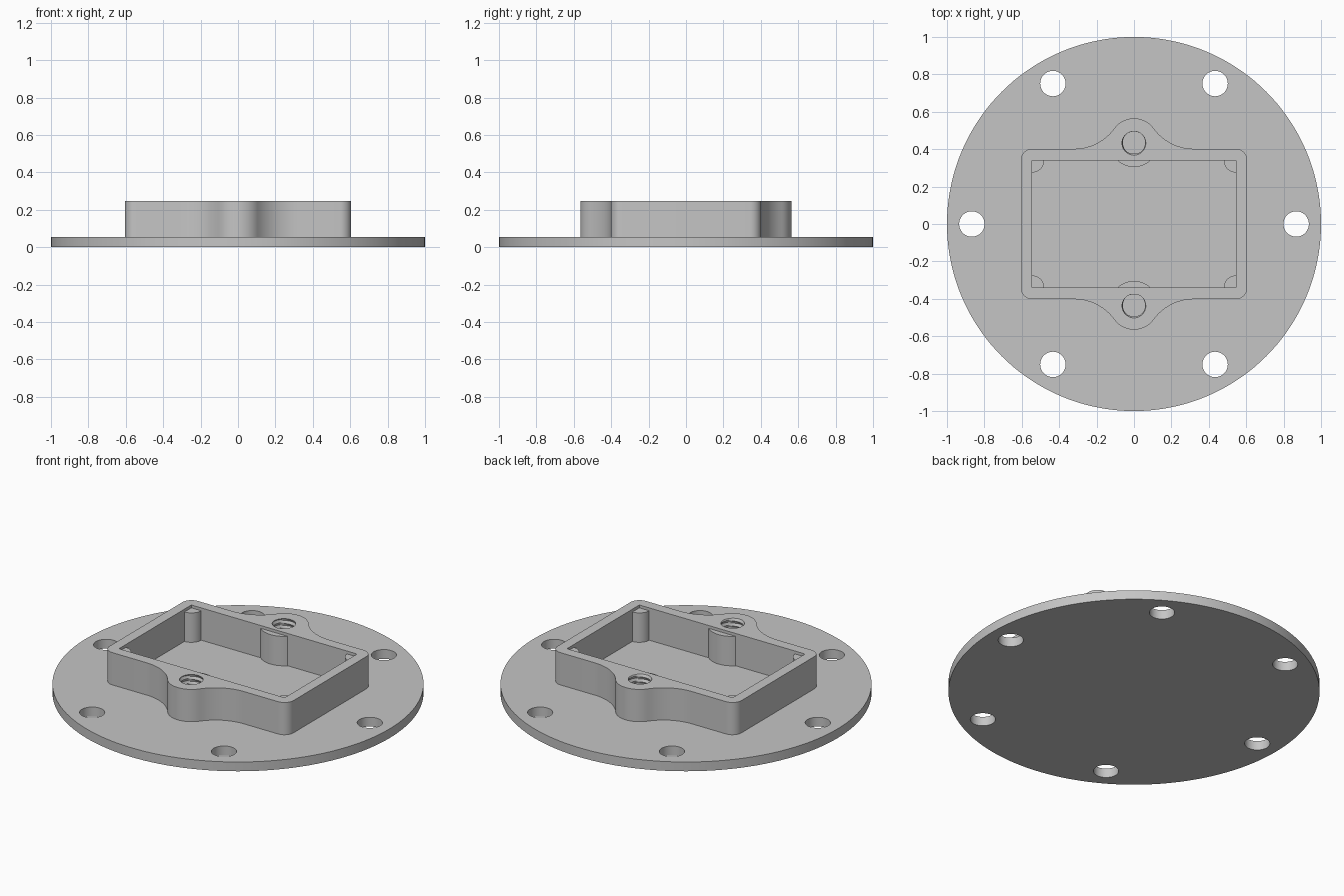
import bpy, bmesh
from math import sin, cos, asin, atan2, degrees, radians, hypot, tau

if "Cube" in bpy.data.objects:
    bpy.data.objects.remove(bpy.data.objects["Cube"])

grey = bpy.data.materials.new("light grey")
grey.use_nodes = True
colour = (0.56, 0.56, 0.56, 1)
grey.diffuse_color = colour
grey.node_tree.nodes["Principled BSDF"].inputs["Base Color"].default_value = colour

PLATE, RIM, POST_TOP = 0.055, 0.247, 0.23
BOSS_Y, BOSS_R = 0.435, 0.13


def arc(cx, cy, r, a0, a1, n):
    angles = [radians(a0 + (a1 - a0) * i / n) for i in range(n + 1)]
    return [(cx + r * cos(a), cy + r * sin(a)) for a in angles]


def four_way(quarter):
    """Mirror a quarter outline into a closed counter-clockwise loop."""
    left = [(-x, y) for x, y in reversed(quarter)]
    half = quarter + left
    loop = half + [(-x, -y) for x, y in half]
    return [p for i, p in enumerate(loop)
            if hypot(p[0] - loop[i - 1][0], p[1] - loop[i - 1][1]) > 1e-5]


def finish(name, bm):
    bmesh.ops.recalc_face_normals(bm, faces=bm.faces)
    mesh = bpy.data.meshes.new(name)
    bm.to_mesh(mesh)
    bm.free()
    mesh.materials.append(grey)
    obj = bpy.data.objects.new(name, mesh)
    bpy.context.collection.objects.link(obj)
    return obj


def prism(name, outline, z0, z1):
    bm = bmesh.new()
    face = bm.faces.new([bm.verts.new((x, y, z0)) for x, y in outline])
    top = bmesh.ops.extrude_face_region(bm, geom=[face])["geom"]
    bmesh.ops.translate(bm, vec=(0, 0, z1 - z0),
                        verts=[v for v in top if isinstance(v, bmesh.types.BMVert)])
    return finish(name, bm)


def threaded_rod(name, y, z0, z1, radius, depth, pitch, sides=40):
    """Solid rod with a helical ridge, used to tap a hole."""
    bm = bmesh.new()
    rows = round((z1 - z0) / pitch * 4)
    rings = []
    for i in range(rows + 1):
        z = z0 + (z1 - z0) * i / rows
        ring = []
        for j in range(sides):
            phase = (z / pitch - j / sides) % 1
            r = radius + depth * (1 - abs(2 * phase - 1))
            a = tau * j / sides
            ring.append(bm.verts.new((r * cos(a), y + r * sin(a), z)))
        rings.append(ring)
    for low, high in zip(rings, rings[1:]):
        for j in range(sides):
            k = (j + 1) % sides
            bm.faces.new((low[j], low[k], high[k], high[j]))
    bm.faces.new(rings[0][::-1])
    bm.faces.new(rings[-1])
    bmesh.ops.triangulate(bm, faces=bm.faces)
    return finish(name, bm)


def select_only(obj):
    bpy.ops.object.select_all(action='DESELECT')
    obj.select_set(True)
    bpy.context.view_layer.objects.active = obj


def cut(obj, cutter):
    cutter.hide_render = True
    select_only(obj)
    mod = obj.modifiers.new("cut", 'BOOLEAN')
    mod.operation = 'DIFFERENCE'
    mod.solver = 'EXACT'
    mod.object = cutter
    bpy.ops.object.modifier_apply(modifier=mod.name)
    bpy.data.objects.remove(cutter)


def smooth(obj):
    select_only(obj)
    bpy.ops.object.shade_smooth_by_angle(angle=radians(30))


# Round base plate with six bolt holes
plate = prism("base_plate", arc(0, 0, 1, 0, 360, 144)[:-1], 0, PLATE)
for i in range(6):
    a = tau * i / 6
    hole = arc(0.867 * cos(a), 0.867 * sin(a), 0.068, 0, 360, 40)[:-1]
    cut(plate, prism("bolt_hole_cutter", hole, -0.1, 0.2))
smooth(plate)

# Housing outline: rounded corner, concave sweep, screw lobe
fillet, fillet_x, side_y = 0.266, 0.32, 0.402
lean = degrees(atan2(side_y + fillet - BOSS_Y, fillet_x))
outer = (arc(0.545, side_y - 0.06, 0.06, 0, 90, 10)
         + arc(fillet_x, side_y + fillet, fillet, 270, 180 + lean, 14)
         + arc(0, BOSS_Y, BOSS_R, lean, 90, 12))
housing = prism("housing_wall", four_way(outer), PLATE, RIM)

# Pocket: full rectangle at the rim, corner posts and screw bosses below it
in_x, in_y = 0.545, 0.34
cut(housing, prism("rim_cutter", four_way([(in_x, in_y)]), POST_TOP, 0.4))
bite = degrees(asin((BOSS_Y - in_y) / BOSS_R))
inner = (arc(in_x, in_y, 0.065, 270, 180, 12)
         + arc(0, BOSS_Y, BOSS_R, -bite, -90, 10))
cut(housing, prism("pocket_cutter", four_way(inner), 0, POST_TOP + 0.005))

# Tapped screw holes
for y in (-BOSS_Y, BOSS_Y):
    cut(housing, threaded_rod("thread_cutter", y, 0.03, 0.27, 0.059, 0.009, 0.03))

# Remove the hidden underside where the wall sits on the plate
bm = bmesh.new()
bm.from_mesh(housing.data)
under = [f for f in bm.faces if all(abs(v.co.z - PLATE) < 1e-4 for v in f.verts)]
bmesh.ops.delete(bm, geom=under, context='FACES')
bm.to_mesh(housing.data)
bm.free()
smooth(housing)
